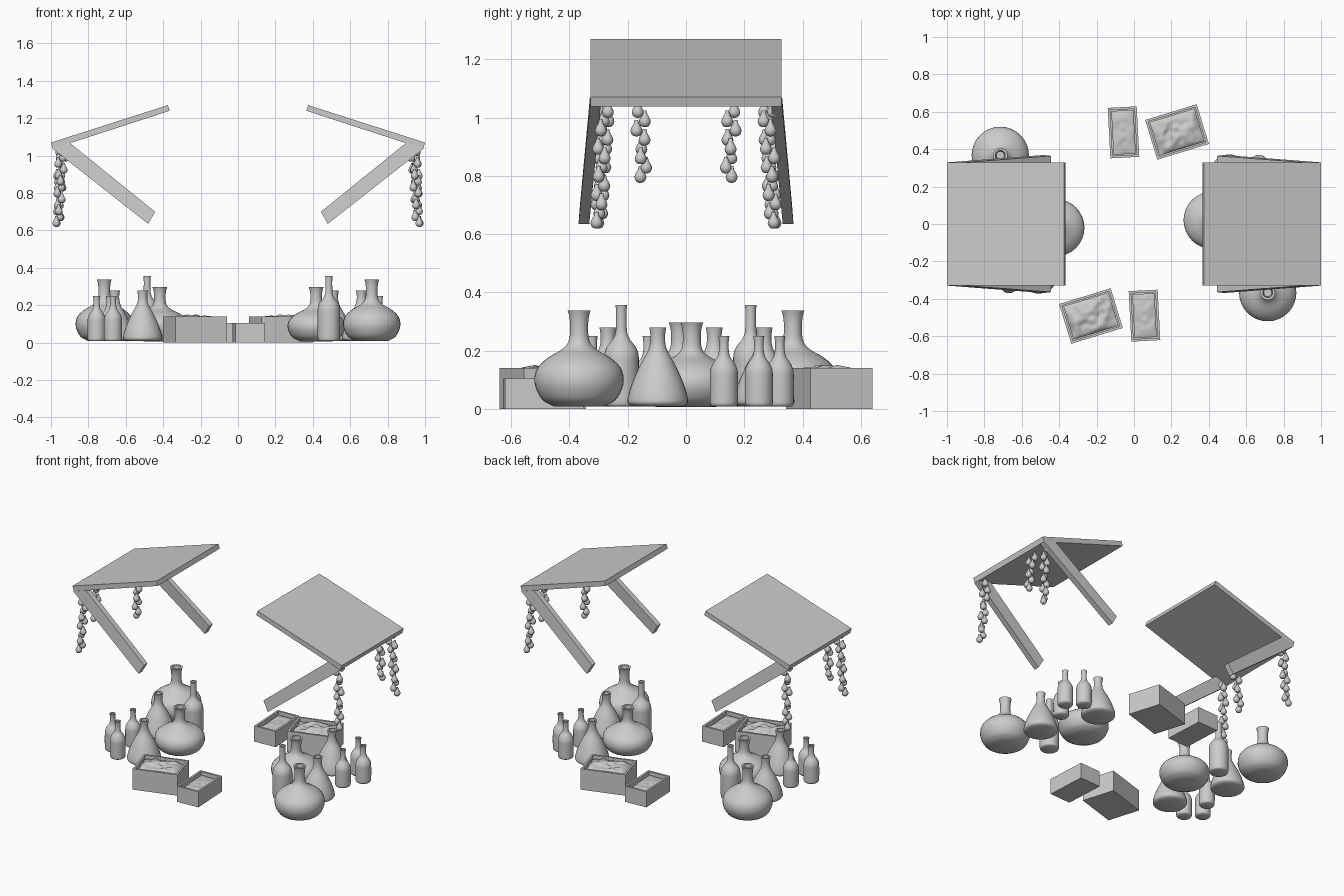
import bpy, bmesh, math
from mathutils import Matrix, Vector, noise

if "Cube" in bpy.data.objects:
    bpy.data.objects.remove(bpy.data.objects["Cube"])

# Everything is described for the +x stall; each part is repeated turned 180 degrees about z
HALF_TURN = Matrix.Rotation(math.pi, 4, 'Z')


def add_pair(name, bm, smooth=None):
    bmesh.ops.recalc_face_normals(bm, faces=bm.faces)
    mesh = bpy.data.meshes.new(name)
    bm.to_mesh(mesh)
    bm.free()
    for side in ("right", "left"):
        ob = bpy.data.objects.new(f"{side}_{name}", mesh)
        bpy.context.collection.objects.link(ob)
        if side == "left":
            ob.matrix_world = HALF_TURN
        elif smooth:
            bpy.ops.object.select_all(action='DESELECT')
            bpy.context.view_layer.objects.active = ob
            ob.select_set(True)
            bpy.ops.object.shade_smooth_by_angle(angle=math.radians(smooth))


def prism(bm, front, back):
    a = [bm.verts.new(p) for p in front]
    b = [bm.verts.new(p) for p in back]
    bm.faces.new(a)
    bm.faces.new(b[::-1])
    for i in range(len(a)):
        j = (i + 1) % len(a)
        bm.faces.new((a[i], b[i], b[j], a[j]))


def refine(pts, n=3):
    # Catmull-Rom curve through the profile points
    p = [Vector(q) for q in pts]
    p = [2 * p[0] - p[1]] + p + [2 * p[-1] - p[-2]]
    out = []
    for i in range(1, len(p) - 2):
        for k in range(n):
            t = k / n
            out.append(0.5 * (2 * p[i] + (p[i + 1] - p[i - 1]) * t
                       + (2 * p[i - 1] - 5 * p[i] + 4 * p[i + 1] - p[i + 2]) * t * t
                       + (3 * p[i] - p[i - 1] - 3 * p[i + 1] + p[i + 2]) * t ** 3))
    return out + [p[-2]]


def lathe(bm, profile, origin, segs):
    ox, oy, oz = origin
    rings = []
    for r, z in profile:
        rings.append([bm.verts.new((ox + r * math.cos(2 * math.pi * i / segs),
                                    oy + r * math.sin(2 * math.pi * i / segs), oz + z))
                      for i in range(segs)])
    for a, b in zip(rings, rings[1:]):
        for i in range(segs):
            j = (i + 1) % segs
            bm.faces.new((a[i], a[j], b[j], b[i]))
    bm.faces.new(rings[0][::-1])
    bm.faces.new(rings[-1])


# Sloping awning slab
bm = bmesh.new()
slab = [(1, 1.07), (0.375, 1.27), (0.365, 1.24), (0.99, 1.037)]
prism(bm, [(x, -0.328, z) for x, z in slab], [(x, 0.328, z) for x, z in slab])
add_pair("awning", bm)

# Diagonal struts, splayed outwards at the foot
strut = [(0.992, 1.037, 0.293), (0.90, 1.069, 0.293), (0.443, 0.70, 0.327), (0.48, 0.635, 0.332)]
for s, name in ((-1, "front_strut"), (1, "back_strut")):
    bm = bmesh.new()
    prism(bm, [(x, s * y, z) for x, z, y in strut], [(x, s * (y + 0.037), z) for x, z, y in strut])
    add_pair(name, bm)

# Hanging strings of teardrop bulbs
drop = refine([(0.004, -0.021), (0.014, -0.017), (0.0205, -0.003), (0.016, 0.011),
               (0.009, 0.023), (0.006, 0.036)], 2)
strands = [("front_strand", -0.28, -0.30, 0.64, 13), ("back_strand", 0.28, 0.298, 0.64, 13),
           ("short_strand", 0.158, 0.146, 0.797, 8)]
for k, (name, y0, y1, z1, count) in enumerate(strands):
    bm = bmesh.new()
    for i in range(count):
        t = i / (count - 1)
        ang = 0.7 + k + i * 2.5
        off = 0.018 * (1 - 0.4 * t)
        lathe(bm, drop, (0.943 + 0.018 * t + off * math.cos(ang),
                         y0 + (y1 - y0) * t + off * math.sin(ang),
                         1.02 + (z1 - 1.02) * t), 12)
    add_pair(name, bm, 60)

# Bottle profiles: outer curve from base to lip
round_jug = [(0.085, 0.008), (0.125, 0.03), (0.148, 0.07), (0.153, 0.106), (0.142, 0.142),
             (0.108, 0.175), (0.065, 0.2), (0.041, 0.222), (0.032, 0.25), (0.031, 0.29),
             (0.034, 0.318), (0.039, 0.337)]
wide_jug = [(r, z * 0.88) for r, z in round_jug]
tall = [(0.05, 0.008), (0.058, 0.016), (0.06, 0.05), (0.06, 0.15), (0.059, 0.185),
        (0.05, 0.212), (0.03, 0.238), (0.02, 0.262), (0.018, 0.3), (0.018, 0.335), (0.02, 0.356)]
flask = [(0.085, 0.008), (0.1, 0.016), (0.104, 0.03), (0.096, 0.065), (0.08, 0.108),
         (0.058, 0.155), (0.037, 0.192), (0.027, 0.22), (0.025, 0.25), (0.029, 0.28)]
small = [(0.04, 0.008), (0.047, 0.016), (0.048, 0.04), (0.048, 0.11), (0.046, 0.135),
         (0.036, 0.158), (0.022, 0.178), (0.017, 0.2), (0.016, 0.225), (0.019, 0.25)]
bottles = [("round_jug", round_jug, 0.715, -0.367), ("wide_jug", wide_jug, 0.418, 0.02),
           ("tall_bottle", tall, 0.486, -0.222), ("outer_flask", flask, 0.66, -0.097),
           ("inner_flask", flask, 0.51, 0.268), ("small_bottle_a", small, 0.688, 0.13),
           ("small_bottle_b", small, 0.756, 0.25), ("small_bottle_c", small, 0.668, 0.322)]
for name, prof, x, y in bottles:
    r, z = prof[-1]
    outline = refine(prof) + [Vector((r * 0.68, z)), Vector((r * 0.55, z - 0.05))]
    bm = bmesh.new()
    lathe(bm, outline, (x, y, 0), 32)
    add_pair(name, bm, 45)

# Open crates with lumpy fillings: x, y, length, width, height, turn, fill level, dome, roughness
crates = [("large_crate", 0.23, 0.492, 0.288, 0.222, 0.14, 17, 0.118, 0.028, 0.024),
          ("small_crate", -0.056, 0.49, 0.155, 0.27, 0.105, 3, 0.082, 0.012, 0.010)]
for name, x, y, lx, ly, h, turn, level, dome, rough in crates:
    place = Matrix.Translation((x, y, 0)) @ Matrix.Rotation(math.radians(turn), 4, 'Z')
    bm = bmesh.new()
    bmesh.ops.create_cube(bm, size=1, matrix=Matrix.Translation((0, 0, h / 2))
                          @ Matrix.Diagonal((lx, ly, h, 1)))
    top = max(bm.faces, key=lambda f: f.calc_center_median().z)
    bmesh.ops.inset_region(bm, faces=[top], thickness=0.018)
    floor = bmesh.ops.extrude_face_region(bm, geom=[top])
    bmesh.ops.delete(bm, geom=[top], context='FACES_ONLY')
    bmesh.ops.translate(bm, vec=(0, 0, -(h - 0.02)),
                        verts=[v for v in floor["geom"] if isinstance(v, bmesh.types.BMVert)])
    bm.transform(place)
    add_pair(name, bm)

    bm = bmesh.new()
    bmesh.ops.create_grid(bm, x_segments=22, y_segments=22, size=0.5)
    for v in bm.verts:
        mound = (1 - (2 * v.co.x) ** 2) * (1 - (2 * v.co.y) ** 2)
        v.co.x *= lx - 0.036
        v.co.y *= ly - 0.036
        bump = noise.noise(Vector((v.co.x * 26 + 3, v.co.y * 26 + 7, 1.5)))
        v.co.z = level + dome * mound ** 0.5 + rough * bump * (0.3 + 0.7 * mound)
    bm.transform(place)
    add_pair(name + "_filling", bm, 60)
